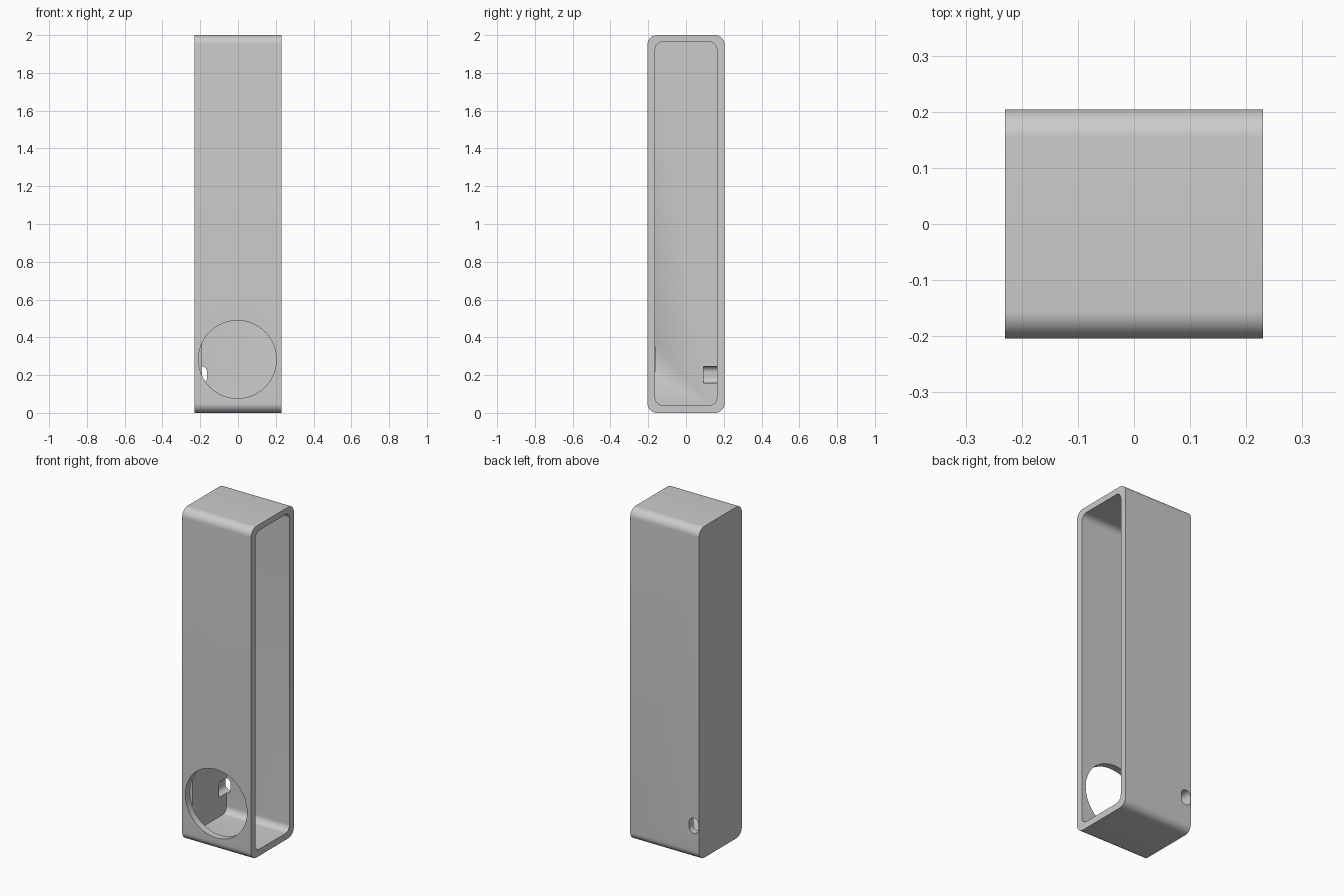
import bpy, bmesh
from math import cos, sin, pi, radians

if "Cube" in bpy.data.objects:
    bpy.data.objects.remove(bpy.data.objects["Cube"], do_unlink=True)

grey = bpy.data.materials.new("plain grey")
grey.use_nodes = True
grey.diffuse_color = (0.6, 0.6, 0.6, 1)
grey.node_tree.nodes["Principled BSDF"].inputs["Base Color"].default_value = grey.diffuse_color


def rounded_rect(u0, u1, v0, v1, r, steps=10):
    """Counter-clockwise outline of a rectangle with rounded corners."""
    centres = [(u1 - r, v1 - r), (u0 + r, v1 - r), (u0 + r, v0 + r), (u1 - r, v0 + r)]
    return [(cu + r * cos(a), cv + r * sin(a))
            for q, (cu, cv) in enumerate(centres)
            for a in [(q + i / steps) * pi / 2 for i in range(steps + 1)]]


def circle(cu, cv, r, steps=96):
    return [(cu + r * cos(2 * pi * i / steps), cv + r * sin(2 * pi * i / steps))
            for i in range(steps)]


def prism(name, outline, axis, start, end):
    """Extrude an outline along x (outline in y, z) or along y (outline in x, z)."""
    bm = bmesh.new()
    place = (lambda u, v: (start, u, v)) if axis == "x" else (lambda u, v: (u, start, v))
    face = bm.faces.new([bm.verts.new(place(u, v)) for u, v in outline])
    moved = bmesh.ops.extrude_face_region(bm, geom=[face])["geom"]
    for v in moved:
        if isinstance(v, bmesh.types.BMVert):
            v.co["xy".index(axis)] = end
    bmesh.ops.recalc_face_normals(bm, faces=bm.faces[:])
    mesh = bpy.data.meshes.new(name)
    bm.to_mesh(mesh)
    bm.free()
    mesh.materials.append(grey)
    obj = bpy.data.objects.new(name, mesh)
    bpy.context.collection.objects.link(obj)
    return obj


# Tall box with rounded edges along its depth
case = prism("case", rounded_rect(-0.204, 0.204, 0, 2, 0.05), "x", -0.23, 0.23)

# Cavity open on the left side, round front window, small slot through the back
cutters = [
    prism("cavity_cutter", rounded_rect(-0.163, 0.163, 0.04, 1.964, 0.04), "x", -0.19, 0.4),
    prism("window_cutter", circle(-0.003, 0.283, 0.206), "y", -0.4, -0.1625),
    prism("slot_cutter", rounded_rect(-0.227, -0.163, 0.157, 0.247, 0.031), "y", 0.092, 0.4),
]

bpy.context.view_layer.objects.active = case
for cutter in cutters:
    cutter.hide_render = True
    mod = case.modifiers.new(cutter.name, "BOOLEAN")
    mod.operation = "DIFFERENCE"
    mod.solver = "EXACT"
    mod.object = cutter
    bpy.ops.object.modifier_apply(modifier=mod.name)
    bpy.data.objects.remove(cutter, do_unlink=True)

# Smooth curved walls, crisp rims
for obj in bpy.context.selected_objects:
    obj.select_set(False)
case.select_set(True)
bpy.ops.object.shade_smooth_by_angle(angle=radians(30))
